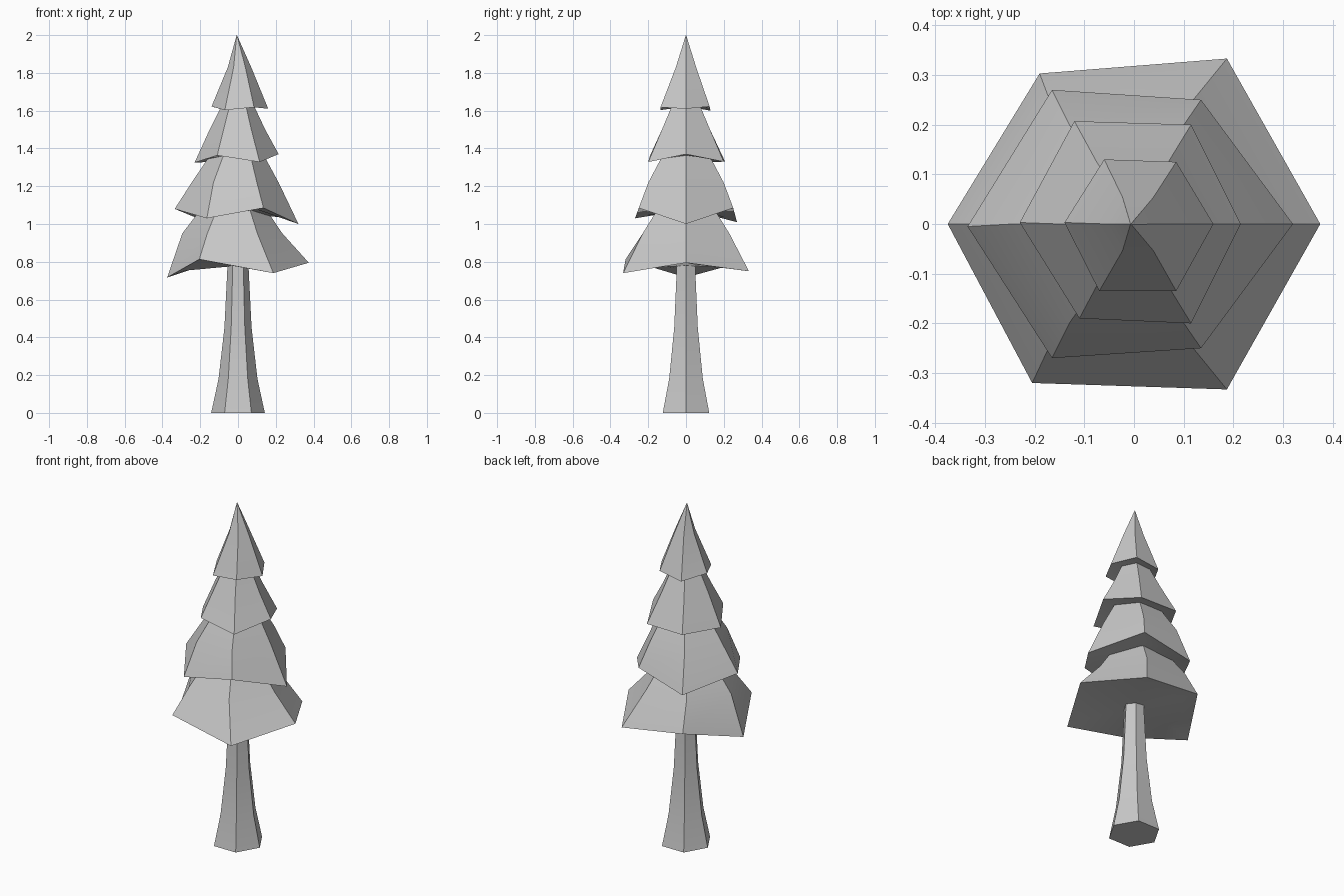
import bpy, bmesh
from math import cos, sin, radians

if "Cube" in bpy.data.objects:
    bpy.data.objects.remove(bpy.data.objects["Cube"])

GREY = (0.58, 0.58, 0.58, 1)
grey = bpy.data.materials.new("mid_grey")
grey.use_nodes = True
grey.diffuse_color = GREY
grey.node_tree.nodes["Principled BSDF"].inputs["Base Color"].default_value = GREY


def hexagon(radius, z, shift=0.0):
    """Six points, the first one on +x, running anticlockwise."""
    return [(shift + radius * cos(radians(a)), radius * sin(radians(a)), z)
            for a in range(0, 360, 60)]


def loft(name, rings):
    """Skin a stack of six-sided rings and close both ends."""
    bm = bmesh.new()
    loops = [[bm.verts.new(p) for p in ring] for ring in rings]
    for low, high in zip(loops, loops[1:]):
        for i in range(6):
            j = (i + 1) % 6
            bm.faces.new((low[i], low[j], high[j], high[i]))
    base = bm.faces.new(loops[0][::-1])
    bm.faces.new(loops[-1])
    bmesh.ops.poke(bm, faces=[base])
    bmesh.ops.remove_doubles(bm, verts=bm.verts, dist=0.0015)
    bmesh.ops.recalc_face_normals(bm, faces=bm.faces)
    mesh = bpy.data.meshes.new(name)
    bm.to_mesh(mesh)
    bm.free()
    mesh.materials.append(grey)
    # Blend along each side, keep the six corners crisp
    mesh.shade_smooth()
    mesh.set_sharp_from_angle(angle=radians(32))
    bpy.context.collection.objects.link(bpy.data.objects.new(name, mesh))


def foliage(name, rim, middle, top):
    """Skirt of branches: uneven rim, shallow underside, two slopes above."""
    mean = sum(p[2] for p in rim) / 6
    inner = [(x * 0.75, y * 0.75, (z + mean + 0.02) / 2) for x, y, z in rim]
    loft(name, [inner, rim, hexagon(*middle), hexagon(*top)])


# Trunk, flared at the foot
loft("trunk", [hexagon(0.142, 0), hexagon(0.103, 0.18), hexagon(0.072, 0.45),
               hexagon(0.057, 0.75), hexagon(0.054, 0.9)])

# Foliage tiers: drooping rim corners, then (radius, height, sideways shift)
foliage("foliage_bottom",
        [(0.375, 0, 0.795), (0.187, 0.333, 0.75), (-0.19, 0.303, 0.80),
         (-0.375, 0, 0.717), (-0.205, -0.32, 0.813), (0.187, -0.333, 0.74)],
        (0.265, 0.95, -0.03), (0.1, 1.18, -0.02))
foliage("foliage_lower",
        [(0.32, 0, 1.0), (0.135, 0.25, 1.085), (-0.165, 0.27, 1.01),
         (-0.335, -0.005, 1.08), (-0.165, -0.27, 1.03), (0.135, -0.25, 1.085)],
        (0.23, 1.22, -0.015), (0.09, 1.45, 0))
foliage("foliage_upper",
        [(0.215, 0, 1.37), (0.115, 0.2, 1.33), (-0.12, 0.207, 1.33),
         (-0.23, 0.003, 1.325), (-0.11, -0.19, 1.363), (0.115, -0.2, 1.328)],
        (0.147, 1.5, -0.003), (0.05, 1.7, 0))
foliage("foliage_tip",
        [(0.16, 0, 1.61), (0.085, 0.125, 1.622), (-0.06, 0.13, 1.6),
         (-0.14, 0.003, 1.622), (-0.07, -0.135, 1.603), (0.085, -0.135, 1.618)],
        (0.062, 1.83, 0.008), (0.001, 2.0, -0.006))
